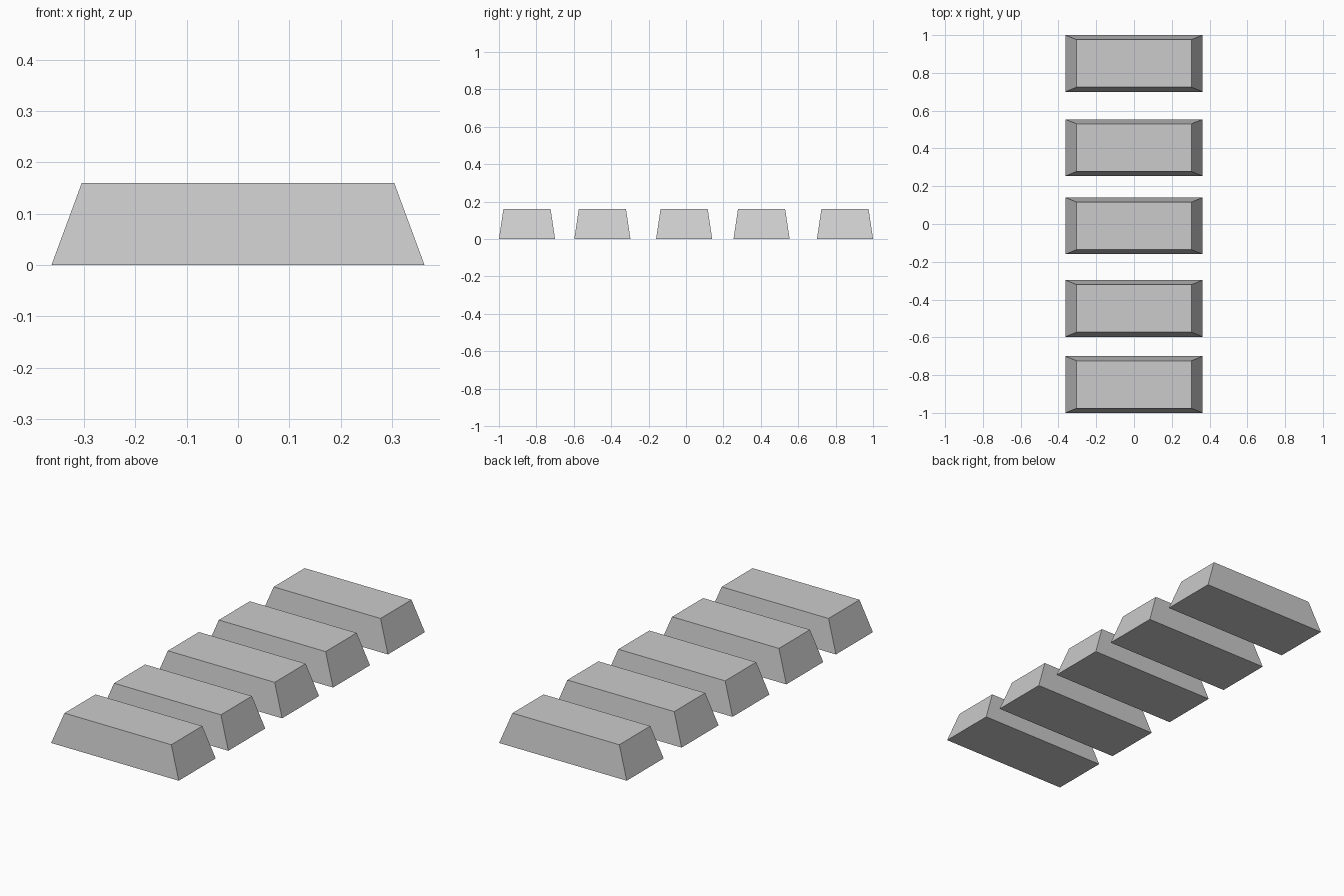
import bpy
import bmesh

if "Cube" in bpy.data.objects:
    bpy.data.objects.remove(bpy.data.objects["Cube"])

BASE_X, BASE_Y = 0.363, 0.15    # half sizes at the bottom
TOP_X, TOP_Y = 0.304, 0.126     # half sizes at the top
HEIGHT = 0.16


def tapered_bar(name, y):
    """A block whose four sides lean inward toward a smaller top."""
    bm = bmesh.new()
    bmesh.ops.create_cube(bm, size=2)
    for v in bm.verts:
        top = v.co.z > 0
        v.co.x *= TOP_X if top else BASE_X
        v.co.y *= TOP_Y if top else BASE_Y
        v.co.z = HEIGHT if top else 0
    mesh = bpy.data.meshes.new(name)
    bm.to_mesh(mesh)
    bm.free()
    obj = bpy.data.objects.new(name, mesh)
    obj.location.y = y
    bpy.context.collection.objects.link(obj)


# Row of five identical bars, unevenly spaced from front to back
for i, y in enumerate((-0.85, -0.447, -0.01, 0.404, 0.85), 1):
    tapered_bar(f"tapered_bar_{i}", y)
